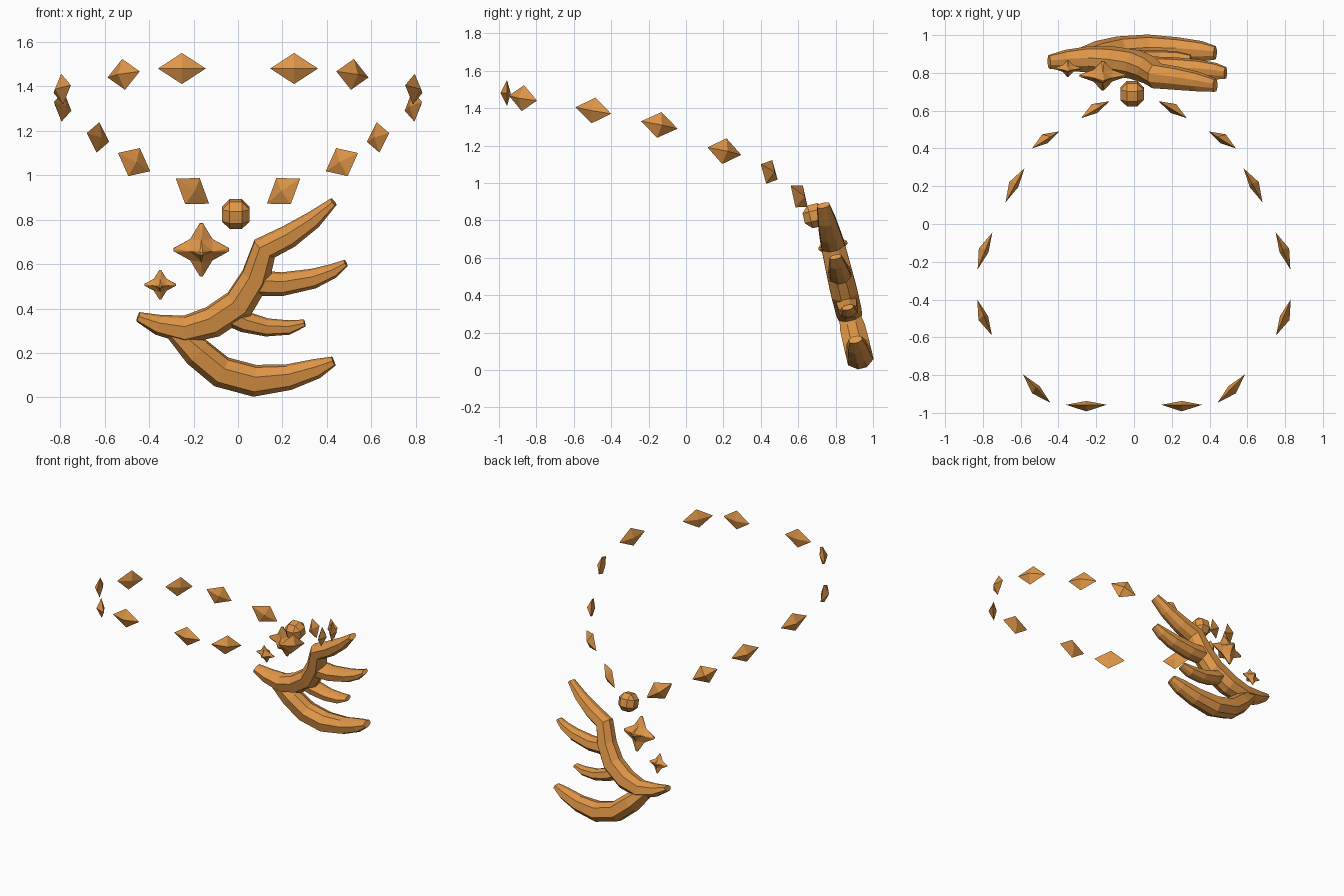
import bpy, bmesh
from mathutils import Vector, Matrix

cube = bpy.data.objects.get("Cube")
if cube:
    bpy.data.objects.remove(cube, do_unlink=True)

amber = bpy.data.materials.new("amber")
amber.use_nodes = True
COLOUR = (0.75, 0.31, 0.065, 1)
amber.diffuse_color = COLOUR
amber.node_tree.nodes["Principled BSDF"].inputs["Base Color"].default_value = COLOUR

# The pendant lies in a plane leaning back towards its foot
LEAN = 0.24
NORMAL = Vector((0, 1, LEAN)).normalized()
UP = Vector((0, -LEAN, 1)).normalized()
TILT = Matrix((Vector((1, 0, 0)), NORMAL, UP)).transposed().to_4x4()


def on_plane(x, z):
    return Vector((x, 0.945 - LEAN * z, z))


def finish(bm, name):
    bmesh.ops.recalc_face_normals(bm, faces=bm.faces)
    mesh = bpy.data.meshes.new(name)
    bm.to_mesh(mesh)
    bm.free()
    mesh.materials.append(amber)
    obj = bpy.data.objects.new(name, mesh)
    bpy.context.collection.objects.link(obj)
    return obj


# Tapered prong: octagonal section swept along points of (x, z, half width)
SECTION = [(1, .35), (.5, 1), (-.5, 1), (-1, .35),
           (-1, -.35), (-.5, -1), (.5, -1), (1, -.35)]


def prong(name, path):
    bm = bmesh.new()
    centres = [on_plane(x, z) for x, z, w in path]
    rings = []
    for i, (x, z, w) in enumerate(path):
        before = centres[max(i - 1, 0)]
        after = centres[min(i + 1, len(path) - 1)]
        side = NORMAL.cross((after - before).normalized())
        depth = 0.02 + 0.74 * w
        rings.append([bm.verts.new(centres[i] + side * u * w + NORMAL * v * depth)
                      for u, v in SECTION])
    for a, b in zip(rings, rings[1:]):
        for k in range(8):
            n = (k + 1) % 8
            bm.faces.new((a[k], a[n], b[n], b[k]))
    bm.faces.new(rings[0])
    bm.faces.new(rings[-1])
    finish(bm, name)


prong("main_stem", [(-.45, .363, .02), (-.36, .327, .043), (-.24, .305, .06),
                    (-.115, .34, .068), (.005, .42, .07), (.08, .54, .065),
                    (.12, .67, .058), (.23, .725, .05), (.34, .80, .038),
                    (.43, .88, .018)])
prong("upper_prong", [(.07, .515, .055), (.2, .51, .05), (.34, .535, .042),
                      (.43, .57, .03), (.485, .605, .014)])
prong("middle_prong", [(-.05, .38, .05), (.03, .34, .045), (.13, .315, .038),
                       (.23, .315, .03), (.3, .335, .014)])
prong("lower_prong", [(-.3, .315, .04), (-.185, .205, .065), (-.075, .115, .068),
                      (.075, .075, .068), (.23, .092, .055), (.355, .13, .042),
                      (.43, .163, .02)])


# Six-pointed star: octahedron with pinched edges and narrow flat ridges
def star(name, centre, size):
    bm = bmesh.new()
    axes = [Vector(a) for a in ((1, 0, 0), (0, 1, 0), (0, 0, 1))]
    for a in axes:
        bm.verts.new(a)
        bm.verts.new(-a)
    bmesh.ops.convex_hull(bm, input=bm.verts)
    bmesh.ops.subdivide_edges(bm, edges=bm.edges[:], cuts=1, use_grid_fill=True)
    for v in bm.verts:
        if v.co.length < 0.9:
            v.co *= 0.78
    ridges = [e for e in bm.edges
              if any(all(abs(v.co[i]) < 1e-4 for v in e.verts) for i in range(3))]
    bmesh.ops.bevel(bm, geom=ridges, offset=0.06, offset_type='OFFSET',
                    segments=1, affect='EDGES', profile=0.5)
    scale = Matrix.Diagonal((*size, 1))
    bm.transform(Matrix.Translation(centre) @ TILT @ scale)
    finish(bm, name)


star("large_star", on_plane(-.165, .665), (.145, .092, .143))
star("small_star", on_plane(-.35, .507), (.083, .052, .08))

# Round bead where the chain meets the pendant
bm = bmesh.new()
bmesh.ops.create_cube(bm, size=0.125)
bmesh.ops.bevel(bm, geom=bm.edges[:], offset=0.035, segments=1,
                affect='EDGES', profile=0.5)
bm.transform(Matrix.Translation((-.01, .69, .825)) @ TILT)
finish(bm, "round_bead")

# Chain beads: flattened octahedra spanning two tips, mirrored left and right
BEADS = [((.13, .65, .872), (.28, .56, .985)),
         ((.395, .49, 1.018), (.54, .40, 1.10)),
         ((.58, .295, 1.15), (.68, .115, 1.19)),
         ((.75, -.045, 1.29), (.828, -.24, 1.33)),
         ((.83, -.40, 1.37), (.752, -.59, 1.405)),
         ((.587, -.797, 1.44), (.442, -.947, 1.467)),
         ((.36, -.957, 1.48), (.145, -.957, 1.48))]

for i, tips in enumerate(BEADS):
    for label, sign in (("left", 1), ("right", -1)):
        a, b = (Vector((sign * p[0], p[1], p[2])) for p in tips)
        middle = (a + b) / 2
        along = (b - a).normalized()
        up = Vector((0, 0, 1))
        up = (up - along * up.dot(along)).normalized()
        out = along.cross(up)
        if out.dot(Vector((middle.x, middle.y, 0))) < 0:
            out = -out
        bm = bmesh.new()
        for p in (a, b, middle + up * .07, middle - up * .07,
                  middle + out * .035, middle - out * .02):
            bm.verts.new(p)
        bmesh.ops.convex_hull(bm, input=bm.verts)
        finish(bm, f"chain_bead_{label}_{i + 1}")
